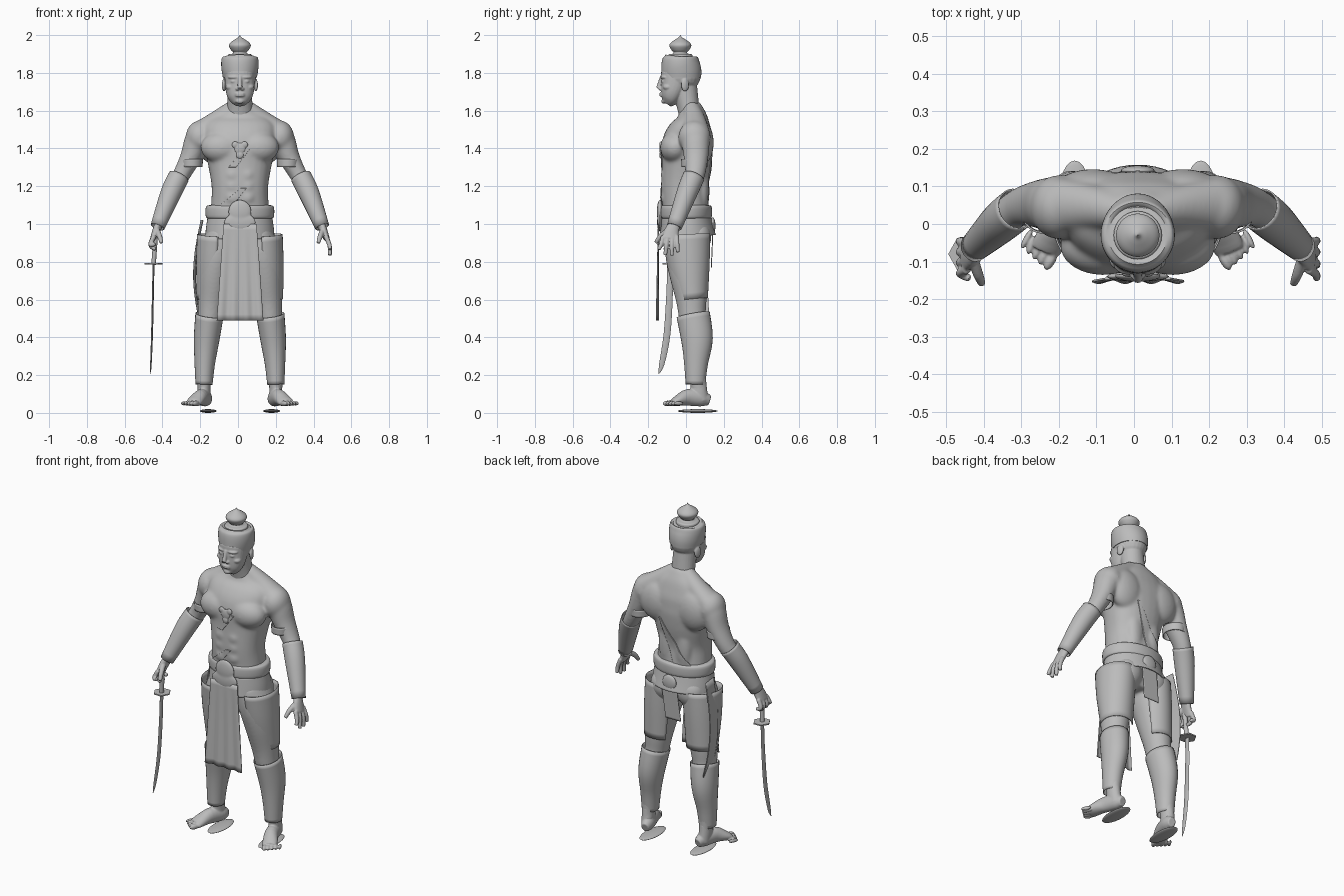
import bpy, bmesh, math
from mathutils import Vector, Matrix

default_cube = bpy.data.objects.get("Cube")
if default_cube:
    bpy.data.objects.remove(default_cube, do_unlink=True)

grey = bpy.data.materials.new("plain_grey")
grey.use_nodes = True
grey.diffuse_color = (.5, .5, .5, 1)
grey.node_tree.nodes["Principled BSDF"].inputs["Base Color"].default_value = grey.diffuse_color
MIDLINE = .01


def make(name, bm, thickness=0, voxel=0, smooth_steps=2):
    """Turn a bmesh into a finished object, optionally thickened or fused into one skin."""
    bmesh.ops.recalc_face_normals(bm, faces=bm.faces)
    mesh = bpy.data.meshes.new(name)
    bm.to_mesh(mesh)
    bm.free()
    mesh.materials.append(grey)
    mesh.polygons.foreach_set("use_smooth", [True] * len(mesh.polygons))
    mesh.set_sharp_from_angle(angle=math.radians(40))
    obj = bpy.data.objects.new(name, mesh)
    bpy.context.collection.objects.link(obj)
    if voxel:
        fuse = obj.modifiers.new("fuse", "REMESH")
        fuse.mode = "VOXEL"
        fuse.voxel_size = voxel
        fuse.use_smooth_shade = True
        relax = obj.modifiers.new("relax", "SMOOTH")
        relax.iterations = smooth_steps
    if thickness:
        shell = obj.modifiers.new("shell", "SOLIDIFY")
        shell.thickness = thickness
        shell.offset = 0
    return obj


def resample(points, steps):
    """Catmull-Rom smoothing of a list of sections."""
    rows = [Vector(p) for p in points]
    ends = [rows[0]] + rows + [rows[-1]]
    out = []
    for a, b, c, d in zip(ends, ends[1:], ends[2:], ends[3:]):
        for i in range(steps):
            t = i / steps
            out.append(b + (c - a) * t / 2 + (a * 2 - b * 5 + c * 4 - d) * t * t / 2
                       + (b * 3 - a - c * 3 + d) * t ** 3 / 2)
    return out + [rows[-1]]


def tube(bm, points, side=1, arc=None, cap=True, steps=4, count=28, square=1):
    """Loft ellipses; each section is x, y, z, half width, half depth."""
    rows = resample(points, steps)
    centres = [Vector((r[0] * side + MIDLINE, r[1], r[2])) for r in rows]
    start, end = arc or (0, 360)
    rings = []
    for i, row in enumerate(rows):
        along = (centres[min(i + 1, len(rows) - 1)] - centres[max(i - 1, 0)]).normalized()
        u = Vector((side, 0, 0))
        u = (u - along * u.dot(along)).normalized()
        v = along.cross(u) * side
        ring = []
        for k in range(count + (1 if arc else 0)):
            angle = math.radians(start + (end - start) * k / count)
            c, s = (math.copysign(abs(w) ** square, w) for w in (math.cos(angle), math.sin(angle)))
            ring.append(bm.verts.new(centres[i] + u * row[3] * c + v * row[4] * s))
        rings.append(ring)
    for lower, upper in zip(rings, rings[1:]):
        for k in range(count):
            j = (k + 1) % len(lower)
            bm.faces.new((lower[k], lower[j], upper[j], upper[k]))
    if cap and not arc:
        bm.faces.new(rings[0])
        bm.faces.new(rings[-1])


def ball(bm, place, size, side=1, turn=0):
    spot = Vector((place[0] * side + MIDLINE, place[1], place[2]))
    matrix = Matrix.Translation(spot) @ Matrix.Rotation(turn * side, 4, "Z") @ Matrix.Diagonal((*size, 1))
    bmesh.ops.create_uvsphere(bm, u_segments=24, v_segments=14, radius=1, matrix=matrix)


def piece(name, points, thickness=0, **options):
    bm = bmesh.new()
    tube(bm, points, **options)
    return make(name, bm, thickness)


def panel(name, shape, thickness, across=16, down=16):
    """Sheet whose points come from shape(u, v), both running from zero to one."""
    bm = bmesh.new()
    grid = [[bm.verts.new(shape(i / across, j / down)) for i in range(across + 1)] for j in range(down + 1)]
    for a, b in zip(grid, grid[1:]):
        for i in range(across):
            bm.faces.new((a[i], a[i + 1], b[i + 1], b[i]))
    return make(name, bm, thickness)


# Body: torso, arms and legs fused into one softly muscled skin
bm = bmesh.new()
tube(bm, [(0, 0, .86, .13, .09), (0, 0, 1, .16, .12), (0, -.005, 1.1, .153, .12),
          (0, -.01, 1.2, .15, .122), (0, .003, 1.32, .17, .132), (0, .008, 1.42, .19, .136),
          (0, .025, 1.5, .195, .116), (0, .033, 1.555, .16, .086), (0, .028, 1.6, .09, .066),
          (0, .02, 1.63, .062, .054)], square=.88)
for side in (1, -1):
    # Chest, neck slope, shoulder, back, belly and seat muscles
    ball(bm, (.093, -.058, 1.405), (.115, .079, .085), side)
    tube(bm, [(.03, .03, 1.61, .05, .045), (.12, .045, 1.545, .055, .06), (.21, .05, 1.485, .06, .075)], side)
    ball(bm, (.212, .045, 1.46), (.075, .086, .088), side)
    ball(bm, (.12, .083, 1.43), (.11, .064, .12), side)
    ball(bm, (.055, .085, 1.2), (.05, .036, .16), side)
    ball(bm, (.085, .06, .93), (.085, .075, .09), side)
    for z in (1.14, 1.2, 1.26):
        ball(bm, (.037, -.108, z), (.04, .026, .038), side)
    # Arm
    tube(bm, [(.19, .052, 1.5, .05, .06), (.222, .05, 1.45, .068, .075), (.262, .053, 1.35, .056, .065),
              (.315, .045, 1.25, .046, .052), (.36, .01, 1.17, .047, .047), (.405, -.035, 1.06, .035, .035),
              (.432, -.062, .985, .026, .03)], side)
    # Leg
    tube(bm, [(.09, 0, .96, .08, .11), (.115, .003, .85, .098, .114), (.135, .012, .74, .091, .102),
              (.15, .028, .6, .075, .082), (.16, .035, .5, .064, .072), (.178, .062, .38, .062, .078),
              (.188, .06, .24, .044, .052), (.19, .066, .14, .036, .044), (.186, .075, .09, .034, .045)], side)
body = make("body", bm, voxel=.0065, smooth_steps=26)

# Hands and feet
bm = bmesh.new()
for side in (1, -1):
    # The right hand curls around the grip
    curl = .03 if side < 0 else 0
    tube(bm, [(.42, -.05, 1.02, .022, .026), (.443, -.075, .965, .02, .038), (.46, -.085, .92, .016, .043)], side)
    for y, reach, low in ((-.12, -.145, .865), (-.097, -.11, .835), (-.074, -.075, .832), (-.05, -.043, .85)):
        tube(bm, [(.455, y, .935, .013, .013), (.474, (y + reach) / 2, .89, .012, .012),
                  (.477 - curl, reach, low + curl, .01, .01)], side, count=10)
    tube(bm, [(.44, -.09, .97, .015, .015), (.425, -.135, .935, .014, .014),
              (.415, -.16, .9, .01, .01)], side, count=10)
    tube(bm, [(.19, .065, .17, .034, .042), (.19, .068, .12, .034, .044), (.186, .075, .065, .034, .046)], side)
    tube(bm, [(.175, .125, .065, .022, .026), (.182, .085, .076, .036, .042), (.206, .01, .082, .038, .044),
              (.234, -.045, .064, .042, .028), (.245, -.07, .054, .04, .019)], side)
    for i in range(5):
        ball(bm, (.232 + .016 * i, -.096 + .014 * i, .05), (.0135 - .0012 * i, .03, .015 - .001 * i), side, .5)
make("hands_and_feet", bm, voxel=.0042)

# Head with facial features
bm = bmesh.new()
tube(bm, [(0, .02, 1.57, .07, .056), (0, .008, 1.64, .066, .06), (0, -.012, 1.74, .064, .07)])
ball(bm, (0, -.025, 1.79), (.088, .104, .095))
tube(bm, [(0, -.102, 1.636, .03, .026), (0, -.088, 1.66, .058, .046), (0, -.073, 1.7, .074, .062),
          (0, -.056, 1.76, .08, .078), (0, -.05, 1.8, .08, .082)], square=.9)
tube(bm, [(0, -.126, 1.78, .012, .012), (0, -.138, 1.745, .011, .012), (0, -.147, 1.718, .014, .013)], count=12)
for z in (1.68, 1.69):
    ball(bm, (0, -.128, z), (.026, .013, .007))
ball(bm, (0, -.117, 1.65), (.022, .014, .014))
for side in (1, -1):
    ball(bm, (.013, -.135, 1.715), (.01, .011, .008), side)
    ball(bm, (.036, -.117, 1.777), (.03, .017, .009), side, .35)
    ball(bm, (.034, -.119, 1.755), (.016, .013, .009), side)
    ball(bm, (.05, -.096, 1.725), (.026, .026, .018), side)
    ball(bm, (.084, -.005, 1.735), (.01, .022, .034), side, .3)
make("head", bm, voxel=.004, smooth_steps=4)

# Headdress and its bud finial
piece("headdress", [(0, -.024, 1.775, .09, .104), (0, -.025, 1.81, .096, .106), (0, -.029, 1.85, .099, .101),
                    (0, -.03, 1.882, .094, .092), (0, -.03, 1.887, .075, .075)], count=40)
piece("finial", [(0, -.03, z, r, r) for z, r in ((1.88, .064), (1.897, .062), (1.902, .04), (1.91, .036),
      (1.92, .046), (1.943, .058), (1.96, .05), (1.977, .027), (1.988, .009), (2, .001))])

# Arm bands, bracers, thigh plates, shin guards and the sole discs
for side, label in ((1, "left"), (-1, "right")):
    piece(label + "_arm_band", [(.255, .045, 1.345, .057, .068), (.255, .045, 1.302, .055, .066)],
          .005, side=side, cap=False)
    piece(label + "_bracer", [(.323, .04, 1.25, .054, .056), (.365, .005, 1.165, .053, .053),
                              (.436, -.062, .985, .036, .038)], .004, side=side, cap=False)
    piece(label + "_thigh_plate", [(.123, .004, .94, .101, .122), (.132, .015, .78, .097, .108),
                                   (.14, .034, .6, .086, .08)], .005, side=side, arc=(-145, 95))
    piece(label + "_shin_guard", [(.161, .038, .52, .073, .087), (.176, .058, .39, .066, .082),
                                  (.186, .053, .26, .052, .061), (.19, .05, .15, .043, .05)],
          .004, side=side, cap=False)
    bm = bmesh.new()
    ball(bm, (.168, .062, .01), (.045, .107, .01), side)
    make(label + "_sole_disc", bm)

# Belt and hip wrap
piece("belt", [(0, 0, 1.03, .165, .125), (0, 0, 1.037, .18, .136), (0, 0, 1.09, .18, .136),
               (0, 0, 1.1, .16, .12)], count=48)
piece("hip_wrap", [(0, 0, 1.04, .168, .128), (0, .004, .98, .177, .138), (0, .008, .93, .181, .148)],
      .005, cap=False, count=48)

# Buckle at the front and ornament at the back
bm = bmesh.new()
ball(bm, (0, -.138, 1.065), (.062, .016, .064))
ball(bm, (0, -.14, 1.01), (.085, .013, .05))
make("buckle", bm, voxel=.005, smooth_steps=6)
bm = bmesh.new()
ball(bm, (0, .142, .99), (.045, .014, .045))
make("back_ornament", bm)


# Hanging cloths
def apron(u, v):
    width = .175 + .07 * v
    return (.011 + (u - .5) * width, -.146 - .005 * math.sin(u * 22) * v - .006 * v, 1 - .51 * v)


def hip_tail(u, v):
    return (-.185 - .04 * math.sin(v * 3) - .01 * u, .005 + .09 * u + .03 * v, 1.02 - .55 * v)


panel("front_apron", apron, .006, across=40)
panel("side_tail", hip_tail, .005)
panel("back_tail", lambda u, v: (-.04 + .1 * u - .02 * v, .142 - .008 * v, .95 - .18 * v), .005)


# Diagonal straps pressed onto the skin
def strap(name, top, bottom, widths, y):
    def shape(u, v):
        x, z, width = (a + (b - a) * v for a, b in zip((*top, widths[0]), (*bottom, widths[1])))
        return (x + (u - .5) * width, y, z)
    obj = panel(name, shape, .006, down=40)
    wrap = obj.modifiers.new("wrap", "SHRINKWRAP")
    wrap.target = body
    wrap.wrap_method = "PROJECT"
    wrap.use_project_y = True
    wrap.use_positive_direction = y < 0
    wrap.use_negative_direction = y > 0
    wrap.wrap_mode = "ABOVE_SURFACE"
    wrap.offset = .002
    obj.modifiers.move(1, 0)


strap("chest_strap", (.05, 1.4), (-.03, 1.3), (.03, .04), -.3)
strap("waist_strap", (.03, 1.19), (-.07, 1.09), (.03, .07), -.3)
strap("back_strap", (.08, 1.36), (-.05, 1.09), (.01, .1), .3)

# Chest medallion
bm = bmesh.new()
for x, z, size in ((0, 1.4, .03), (-.025, 1.42, .018), (.025, 1.42, .018), (0, 1.365, .02)):
    ball(bm, (x, -.132, z), (size, .009, size))
make("medallion", bm, voxel=.003, smooth_steps=3)

# Sword: grip, guard and curved blade
piece("sword_grip", [(-.445, -.092, .95, .012, .014), (-.457, -.086, .785, .012, .014)], count=12)
piece("sword_guard", [(-.457, -.08, .793, .048, .05), (-.457, -.08, .786, .048, .05)], count=6, steps=1)
piece("sword_blade", [(-.457, -.085, .79, .005, .016), (-.46, -.086, .65, .005, .017),
                      (-.465, -.1, .42, .005, .018), (-.471, -.128, .26, .004, .014),
                      (-.473, -.145, .205, .001, .001)], count=8)
